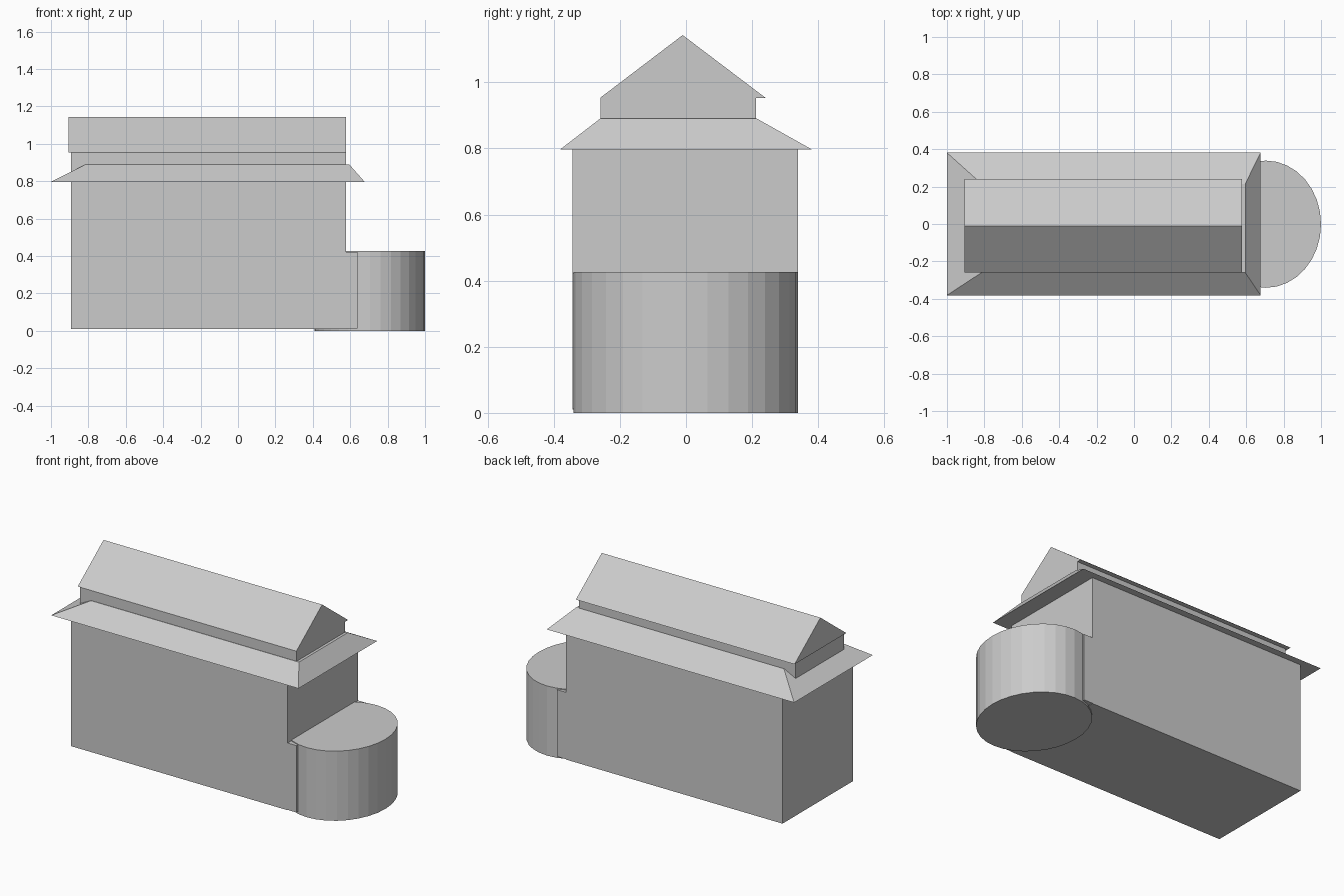
import bpy
import bmesh
from mathutils import Matrix

if "Cube" in bpy.data.objects:
    bpy.data.objects.remove(bpy.data.objects["Cube"])


def hull(name, points):
    """Convex solid through a few corner points."""
    bm = bmesh.new()
    for p in points:
        bm.verts.new(p)
    bmesh.ops.convex_hull(bm, input=bm.verts)
    bmesh.ops.dissolve_limit(bm, angle_limit=0.01, verts=bm.verts, edges=bm.edges)
    bmesh.ops.recalc_face_normals(bm, faces=bm.faces)
    return finish(name, bm)


def finish(name, bm):
    me = bpy.data.meshes.new(name)
    bm.to_mesh(me)
    bm.free()
    ob = bpy.data.objects.new(name, me)
    bpy.context.collection.objects.link(ob)
    return ob


def rect(x0, x1, y0, y1, z):
    return [(x, y, z) for x in (x0, x1) for y in (y0, y1)]


def box(name, x0, x1, y0, y1, z0, z1):
    return hull(name, rect(x0, x1, y0, y1, z0) + rect(x0, x1, y0, y1, z1))


# Main hall and the narrower storey above it
box("hall_walls", -0.892, 0.578, -0.344, 0.339, 0.01, 0.797)
box("upper_walls", -0.892, 0.578, -0.258, 0.212, 0.797, 0.953)

# Sloping skirt roof around the hall
hull("skirt_roof", rect(-1.0, 0.677, -0.381, 0.381, 0.797)
     + rect(-0.815, 0.595, -0.26, 0.215, 0.89))

# Gabled top roof
x0, x1 = -0.905, 0.578
hull("gable_roof", rect(x0, x1, -0.26, 0.241, 0.953)
     + [(x0, -0.01, 1.143), (x1, -0.01, 1.143)])

# Rounded apse with a short straight link to the hall
box("apse_link", 0.5, 0.638, -0.344, 0.339, 0.012, 0.422)
bm = bmesh.new()
bmesh.ops.create_cone(
    bm, cap_ends=True, segments=32, radius1=1, radius2=1, depth=1,
    matrix=Matrix.Translation((0.705, -0.001, 0.2135))
    @ Matrix.Diagonal((0.295, 0.34, 0.427, 1)))
finish("apse", bm)
